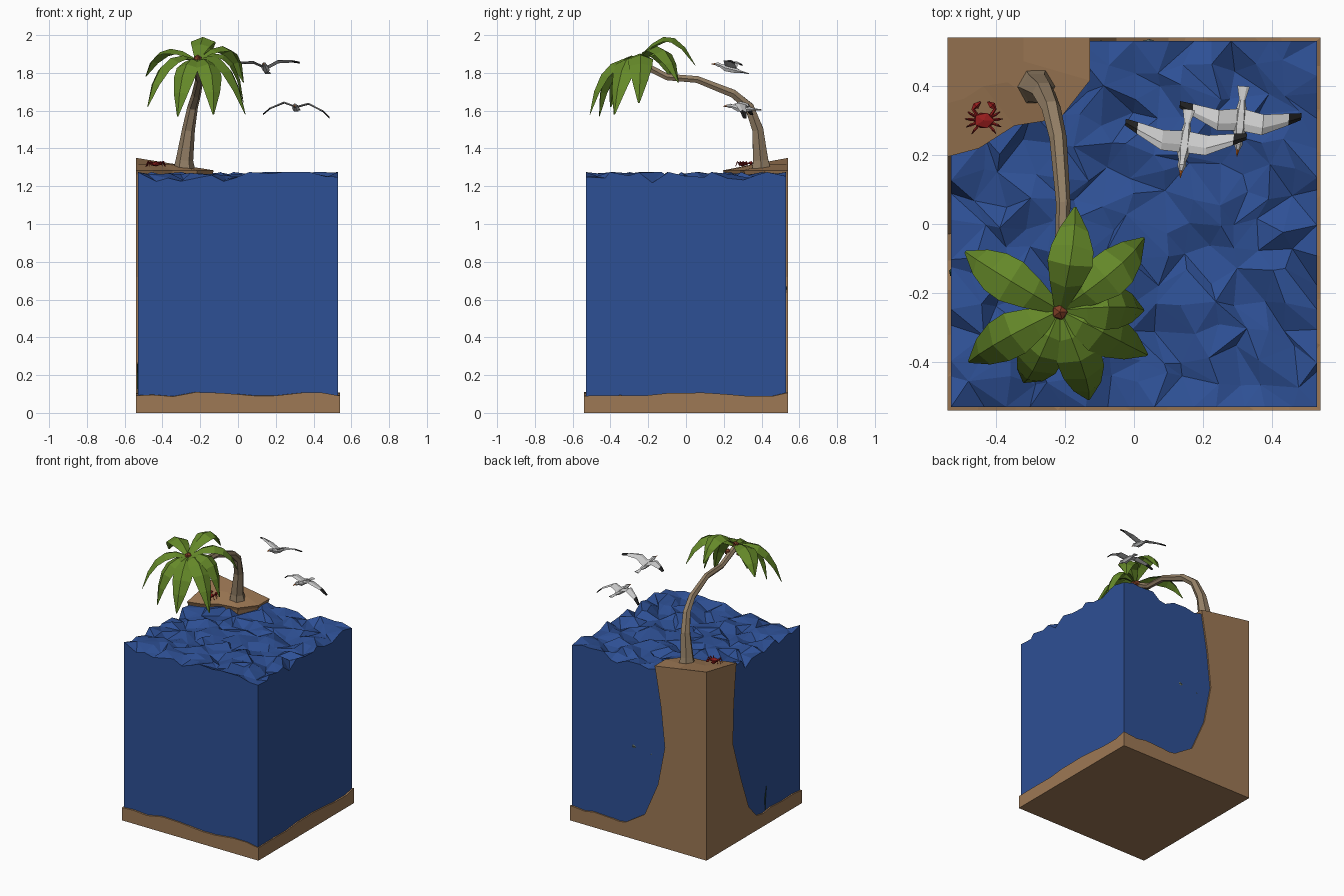
import bpy, bmesh, math, random
from mathutils import Vector

if "Cube" in bpy.data.objects:
    bpy.data.objects.remove(bpy.data.objects["Cube"])

random.seed(4)
MATS = {}
COL = dict(sand=(.34, .19, .09), water=(.027, .08, .30), bark=(.29, .21, .13),
           leaf=(.13, .25, .022), nut=(.22, .05, .02), crab=(.30, .012, .012),
           white=(.72, .72, .72), black=(.015, .015, .015), beak=(.8, .2, .03),
           weed=(.02, .06, .03), fish=(.12, .16, .14))


def finish(name, me, col):
    if col not in MATS:
        MATS[col] = bpy.data.materials.new(col)
        MATS[col].diffuse_color = (*COL[col], 1)
    me.materials.append(MATS[col])
    ob = bpy.data.objects.new(name, me)
    bpy.context.collection.objects.link(ob)
    return ob


def from_bm(name, bm, col):
    bmesh.ops.recalc_face_normals(bm, faces=bm.faces)
    me = bpy.data.meshes.new(name)
    bm.to_mesh(me)
    bm.free()
    return finish(name, me, col)


def loft(name, rings, col, tip=None, cap=True):
    """Skin a list of equal-length closed rings; cap both ends."""
    bm = bmesh.new()
    vr = [[bm.verts.new(p) for p in r] for r in rings]
    n = len(vr[0])
    for a, b in zip(vr, vr[1:]):
        for i in range(n):
            j = (i + 1) % n
            bm.faces.new((a[i], a[j], b[j], b[i]))
    if cap:
        bm.faces.new(vr[0])
        bm.faces.new(vr[-1])
    return from_bm(name, bm, col)


def tube(name, pts, radii, sides, col):
    """Faceted tube along pts; a radius may be a (wide, high) pair."""
    pts = [Vector(p) for p in pts]
    whole = (pts[-1] - pts[0]).normalized()
    ref = Vector((0, 1, 0)) if abs(whole.x) > .7 else Vector((1, 0, 0))
    rings = []
    for k, (p, r) in enumerate(zip(pts, radii)):
        d = (pts[min(k + 1, len(pts) - 1)] - pts[max(k - 1, 0)]).normalized()
        u = (ref - ref.dot(d) * d).normalized()
        v = d.cross(u)
        ru, rv = r if isinstance(r, tuple) else (r, r)
        rings.append([p + u * ru * math.cos(2 * math.pi * i / sides)
                      + v * rv * math.sin(2 * math.pi * i / sides) for i in range(sides)])
    return loft(name, rings, col)


def block(name, half, n, bottom, height, jitter, col):
    """Square block with a rough triangulated top."""
    bm = bmesh.new()
    bmesh.ops.create_grid(bm, x_segments=n, y_segments=n, size=half)
    cell = 2 * half / n
    for v in bm.verts:
        ex, ey = abs(v.co.x) > half - 1e-4, abs(v.co.y) > half - 1e-4
        if not ex:
            v.co.x += random.uniform(-jitter, jitter) * cell
        if not ey:
            v.co.y += random.uniform(-jitter, jitter) * cell
        v.co.z = height()
    for f in list(bm.faces):
        a, b, c, d = f.verts
        bm.faces.remove(f)
        for t in random.choice((((a, b, c), (a, c, d)), ((a, b, d), (b, c, d)))):
            bm.faces.new(t)
    rim = [e for e in bm.edges if e.is_boundary]
    low = bmesh.ops.extrude_edge_only(bm, edges=rim)['geom']
    for v in low:
        if isinstance(v, bmesh.types.BMVert):
            v.co.z = bottom
    bmesh.ops.holes_fill(bm, edges=[e for e in bm.edges if e.is_boundary], sides=0)
    return from_bm(name, bm, col)


# Seabed slab and block of water with choppy surface
block("seabed", .54, 10, 0, lambda: random.uniform(.085, .112), .25, 'sand')
block("water", .53, 14, .05, lambda: min(1.275, random.gauss(1.252, .02)), .36, 'water')

# Sand pillar in the back left corner, rising to the island
rim = [(1, 0), (1, .36), (.79, .68), (.47, .74), (.22, .93), (0, 1)]


def section(z, a, b, peak=0):
    ring = [(-.54, .54, z + peak)]
    return ring + [(-.54 + a * x, .54 - b * y, z) for x, y in rim]


loft("sand_pillar", [section(.05, .95, .9), section(.105, .64, .57), section(.2, .49, .48),
                     section(.44, .385, .39), section(.72, .33, .30), section(1.0, .36, .31),
                     section(1.262, .405, .335), section(1.284, .412, .345),
                     section(1.315, .22, .19, .035)], 'sand')

# Palm trunk
tube("palm_trunk",
     [(-.285, .40, 1.27), (-.283, .395, 1.34), (-.262, .38, 1.5), (-.24, .335, 1.62),
      (-.22, .25, 1.69), (-.205, .06, 1.765), (-.21, -.10, 1.778), (-.215, -.24, 1.85)],
     [.062, .046, .034, .028, .025, .021, .02, .022], 6, 'bark')

# Palm leaves: arched, keeled blades from the crown to each tip
CROWN = Vector((-.215, -.25, 1.87))
leaves = [((-.42, -.13, 2.02), (-.49, -.08, 1.78)), ((-.17, -.08, 2.13), (-.17, .05, 1.84)),
          ((-.02, -.12, 2.06), (.03, -.04, 1.75)), ((0, -.23, 2.0), (.03, -.25, 1.64)),
          ((-.04, -.34, 1.97), (.04, -.38, 1.58)), ((-.12, -.47, 1.92), (-.13, -.51, 1.58)),
          ((-.30, -.46, 1.92), (-.32, -.46, 1.57)), ((-.42, -.35, 1.97), (-.48, -.40, 1.62))]
for k, (ctrl, tip) in enumerate(leaves):
    ctrl, tip = Vector(ctrl), Vector(tip)
    out = tip - CROWN
    side = Vector((-out.y, out.x, 0)).normalized()
    bm = bmesh.new()
    rows = []
    for i, w in enumerate((.014, .048, .066, .062, .042, .004)):
        t = i / 5
        p = CROWN * (1 - t) ** 2 + ctrl * 2 * t * (1 - t) + tip * t * t
        tan = (ctrl - CROWN) * (1 - t) + (tip - ctrl) * t
        nor = tan.cross(side).normalized()
        if nor.dot(Vector((out.x, out.y, .3))) < 0:
            nor = -nor
        drop = nor * w * .4
        rows.append([bm.verts.new(q) for q in (p - side * w - drop, p, p + side * w - drop)])
    for a, b in zip(rows, rows[1:]):
        for j in (0, 1):
            bm.faces.new((a[j], a[j + 1], b[j + 1], b[j]))
    from_bm(f"palm_leaf_{k + 1}", bm, 'leaf')


def ball(name, loc, scale, col):
    bm = bmesh.new()
    bmesh.ops.create_icosphere(bm, subdivisions=1, radius=1)
    for v in bm.verts:
        v.co = Vector(loc) + v.co * Vector(scale)
    return from_bm(name, bm, col)


# Coconuts and crown core
for k, p in enumerate([(-.215, -.255, 1.872), (-.24, -.265, 1.815), (-.195, -.2, 1.835)]):
    ball(f"coconut_{k + 1}", p, (.025, .025, .025), 'nut')

# Crab
cx, cy, cz = -.435, .30, 1.318
ball("crab_body", (cx, cy, cz), (.033, .026, .013), 'crab')
for s in (-1, 1):
    for k, a in enumerate((-50, -22, 5, 30)):
        c, d = s * math.cos(math.radians(a)), math.sin(math.radians(a))
        tube(f"crab_leg_{k}_{s}", [(cx + c * .025, cy + d * .02, cz),
                                   (cx + c * .042, cy + d * .036, cz + .012),
                                   (cx + c * .054, cy + d * .05, cz - .014)],
             [.004, .004, .001], 4, 'crab')
    tube(f"crab_claw_{s}", [(cx + s * .02, cy + .015, cz), (cx + s * .032, cy + .033, cz + .004),
                            (cx + s * .024, cy + .043, cz + .004), (cx + s * .01, cy + .054, cz + .004)],
         [.005, .005, .011, .002], 5, 'crab')


# Gulls: body, beak, mirrored wings with black tips
def gull(tag, loc, rot, lift):
    parts = [tube(f"gull_body_{tag}",
                  [(0, .10, 0), (0, .06, 0), (0, .025, 0), (0, -.025, 0), (0, -.055, .006),
                   (0, -.07, .008), (0, -.086, .007)],
                  [(.018, .003), (.009, .006), .017, .02, .011, .013, .006], 6, 'white'),
             tube(f"gull_beak_{tag}", [(0, -.084, .007), (0, -.106, .002)], [.006, .001], 4, 'beak')]
    st = [(0, -.03, .035), (.065, -.038, .022), (.14, .0, .035), (.177, .022, .042)]
    for s in (-1, 1):
        rings = [[(s * x, y0, z), (s * x, (y0 * 2 + y1) / 3, z + .007), (s * x, y1, z),
                  (s * x, (y0 * 2 + y1) / 3, z - .003)] for (x, y0, y1), z in zip(st, lift)]
        parts.append(loft(f"gull_wing_{tag}_{s}", rings[:3], 'white'))
        parts.append(loft(f"gull_wing_tip_{tag}_{s}", rings[2:], 'black'))
    for ob in parts:
        ob.location, ob.rotation_euler = loc, rot


gull("low", (.308, .30, 1.612), (-.08, .05, -.1), (.005, .025, -.008, -.04))
gull("high", (.147, .235, 1.82), (-.24, -.03, -.12), (.005, .035, .04, .035))

# Sea life just breaking the water walls
for k, p in enumerate([(-.11, .522, .64), (.03, .526, .66)]):
    x, y, z = p
    tube(f"fish_{k + 1}", [(x - .03, y, z + .01), (x - .012, y, z), (x + .015, y, z), (x + .035, y, z - .005)],
         [(.002, .015), (.003, .005), (.010, .014), .002], 6, 'fish')
tube("seaweed", [(-.528, -.14, .1), (-.53, -.135, .18), (-.532, -.15, .27)], [.004, .006, .001], 4, 'weed')

for m in bpy.data.materials:
    if m.users and not m.is_grease_pencil:
        m.use_nodes = True
        m.node_tree.nodes["Principled BSDF"].inputs["Base Color"].default_value = m.diffuse_color
